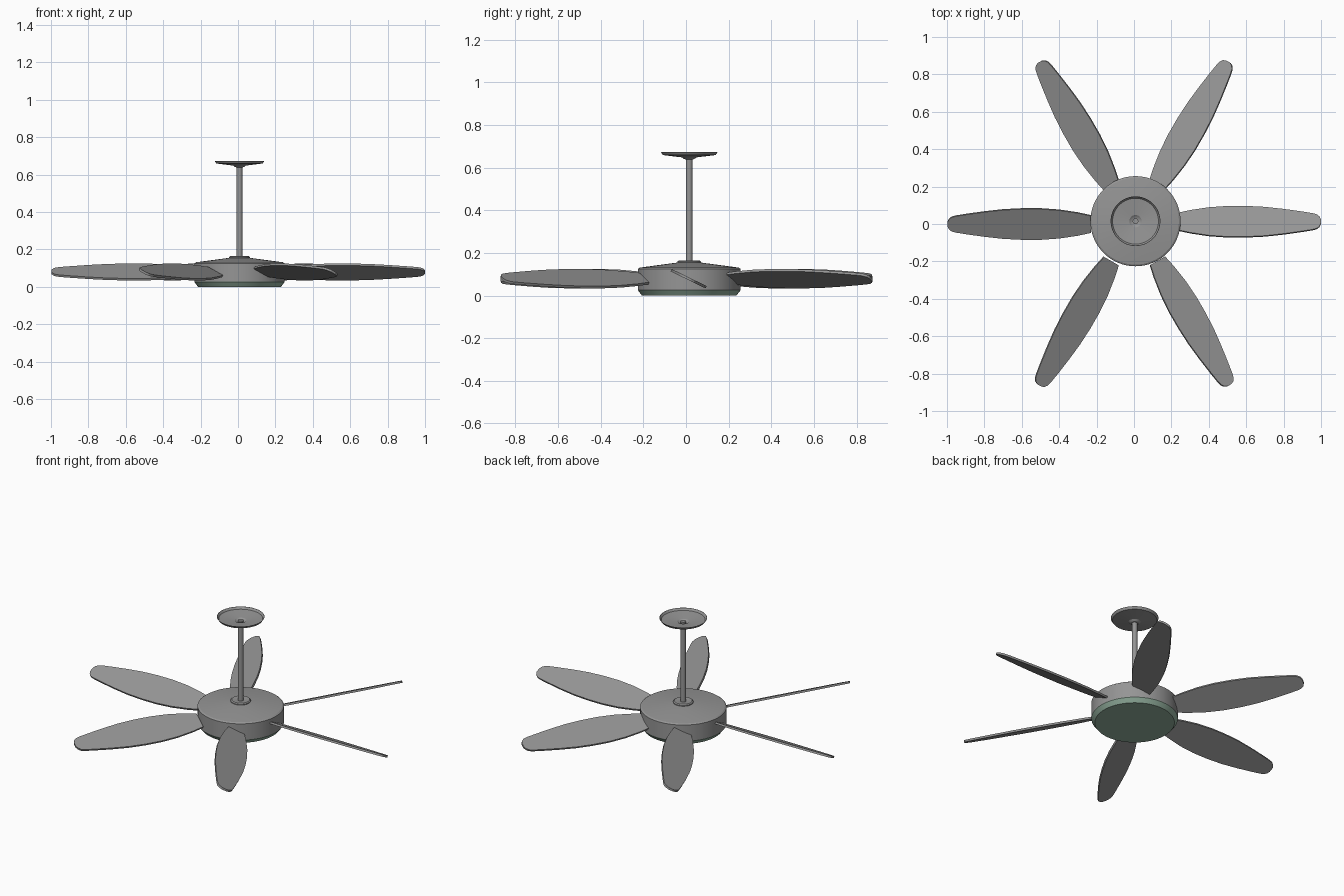
import bpy, bmesh, math
from mathutils import Matrix

if "Cube" in bpy.data.objects:
    bpy.data.objects.remove(bpy.data.objects["Cube"])

HUB = (0.008, 0.015)      # axis of motor, rod and canopy
BLADE_AXIS = (0.001, 0.006)


def material(name, color):
    mat = bpy.data.materials.new(name)
    mat.diffuse_color = (*color, 1)
    mat.use_nodes = True
    mat.node_tree.nodes["Principled BSDF"].inputs["Base Color"].default_value = mat.diffuse_color
    return mat


DARK = material("dark_grey", (0.3, 0.3, 0.3))
GREEN = material("green_glass", (0.29, 0.43, 0.34))


def finish(bm, name, mat=DARK):
    bmesh.ops.recalc_face_normals(bm, faces=bm.faces)
    mesh = bpy.data.meshes.new(name)
    bm.to_mesh(mesh)
    bm.free()
    mesh.materials.append(mat)
    obj = bpy.data.objects.new(name, mesh)
    bpy.context.collection.objects.link(obj)
    bpy.ops.object.select_all(action='DESELECT')
    obj.select_set(True)
    bpy.context.view_layer.objects.active = obj
    bpy.ops.object.shade_smooth_by_angle(angle=math.radians(25))
    return obj


def lathe(name, profile, closed=False, steps=64, mat=DARK):
    """Spin an (r, z) profile about the hub axis."""
    bm = bmesh.new()
    vs = [bm.verts.new((r, 0, z)) for r, z in profile]
    pairs = list(zip(vs, vs[1:])) + ([(vs[-1], vs[0])] if closed else [])
    es = [bm.edges.new(p) for p in pairs]
    bmesh.ops.spin(bm, geom=vs + es, cent=(0, 0, 0), axis=(0, 0, 1),
                   angle=2 * math.pi, steps=steps)
    bmesh.ops.remove_doubles(bm, verts=bm.verts, dist=1e-5)
    bmesh.ops.translate(bm, verts=bm.verts, vec=(*HUB, 0))
    return finish(bm, name, mat)


# motor housing with sloped top and collar
lathe("motor_housing", [(0, 0.027), (0.241, 0.027), (0.241, 0.125), (0.232, 0.131),
                        (0.06, 0.154), (0, 0.155)])
lathe("rod_collar", [(0, 0.15), (0.056, 0.15), (0.056, 0.159), (0.05, 0.164),
                     (0.03, 0.164), (0.02, 0.161), (0, 0.161)])

# green light cover under the motor
lathe("light_cover", [(0, 0), (0.222, 0), (0.241, 0.025), (0.241, 0.027), (0, 0.027)],
      mat=GREEN)

# hanging rod
lathe("down_rod", [(0, 0.155), (0.0155, 0.155), (0.0155, 0.652), (0, 0.652)], steps=32)

# ceiling canopy: shallow dish, open on top
lathe("ceiling_canopy", [(0.015, 0.638), (0.024, 0.640), (0.034, 0.648), (0.124, 0.659),
                         (0.133, 0.673), (0.1315, 0.673), (0.1225, 0.661), (0.033, 0.651),
                         (0.023, 0.643), (0.015, 0.641)], closed=True)

# six pitched blades: distance from axis and half chord
OUTLINE = [(0.23, 0.045), (0.30, 0.060), (0.40, 0.075), (0.50, 0.082), (0.60, 0.082),
           (0.70, 0.077), (0.80, 0.066), (0.90, 0.052), (0.95, 0.044), (0.975, 0.038),
           (0.99, 0.027), (0.998, 0.012)]
PITCH = math.radians(-26)
SIDE = [0.006, -0.005, 0.006, 0.006, -0.005, 0.006]
REACH = [0, 0, 0, 0, 0.008, 0.008]
for i in range(6):
    bm = bmesh.new()
    stretch = 1 / math.cos(PITCH)
    pts = OUTLINE + [(r, -w) for r, w in reversed(OUTLINE)]
    face = bm.faces.new([bm.verts.new((r, w * stretch, -0.006)) for r, w in pts])
    ext = bmesh.ops.extrude_face_region(bm, geom=[face])
    top = [v for v in ext["geom"] if isinstance(v, bmesh.types.BMVert)]
    bmesh.ops.translate(bm, verts=top, vec=(0, 0, 0.012))
    place = (Matrix.Translation((*BLADE_AXIS, 0.079))
             @ Matrix.Rotation(i * math.pi / 3, 4, 'Z')
             @ Matrix.Translation((REACH[i], SIDE[i], 0))
             @ Matrix.Rotation(PITCH, 4, 'X'))
    bmesh.ops.transform(bm, matrix=place, verts=bm.verts)
    finish(bm, f"blade_{i + 1}")
